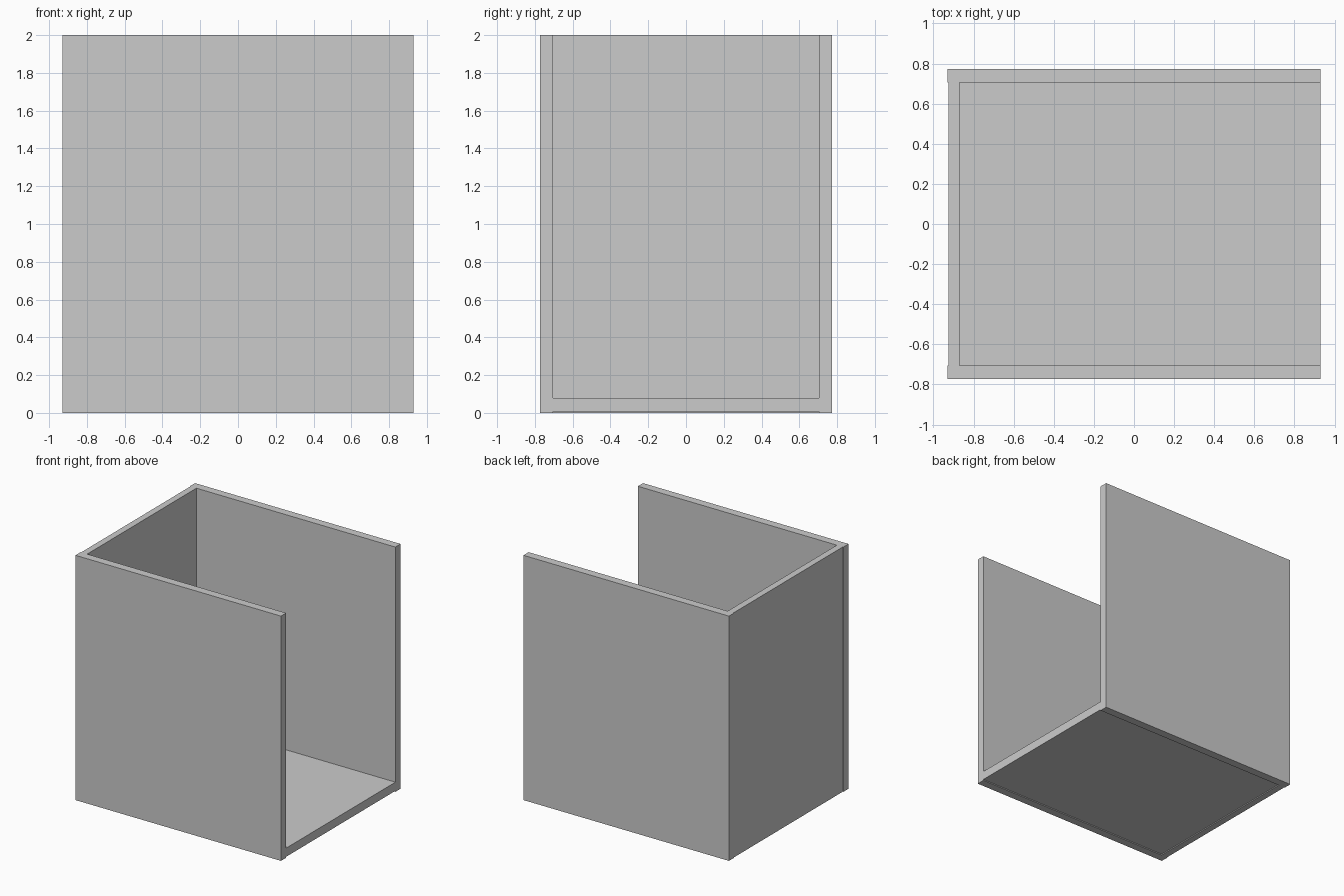
import bpy
import bmesh
from mathutils import Matrix, Vector

if "Cube" in bpy.data.objects:
    bpy.data.objects.remove(bpy.data.objects["Cube"])


def box(name, lo, hi):
    """Flat-shaded box spanning two opposite corners."""
    lo, hi = Vector(lo), Vector(hi)
    bm = bmesh.new()
    bmesh.ops.create_cube(
        bm, size=1,
        matrix=Matrix.Translation((lo + hi) / 2) @ Matrix.Diagonal((*(hi - lo), 1)))
    mesh = bpy.data.meshes.new(name)
    bm.to_mesh(mesh)
    bm.free()
    obj = bpy.data.objects.new(name, mesh)
    bpy.context.collection.objects.link(obj)
    return obj


X, Y, H = 0.929, 0.772, 2.0   # outer half width, half depth, height
YI = 0.705                    # inner face of the side walls
XI = -0.87                    # inner face of the end wall

# Two long side walls
box("front_wall", (-X, -Y, 0), (X, -YI, H))
box("back_wall", (-X, YI, 0), (X, Y, H))

# End wall on the left, set in slightly from the side wall ends
box("end_wall", (-0.924, -YI, 0), (XI, YI, H))

# Floor, raised slightly above the wall bottoms
box("floor", (XI, -YI, 0.008), (X, YI, 0.079))
